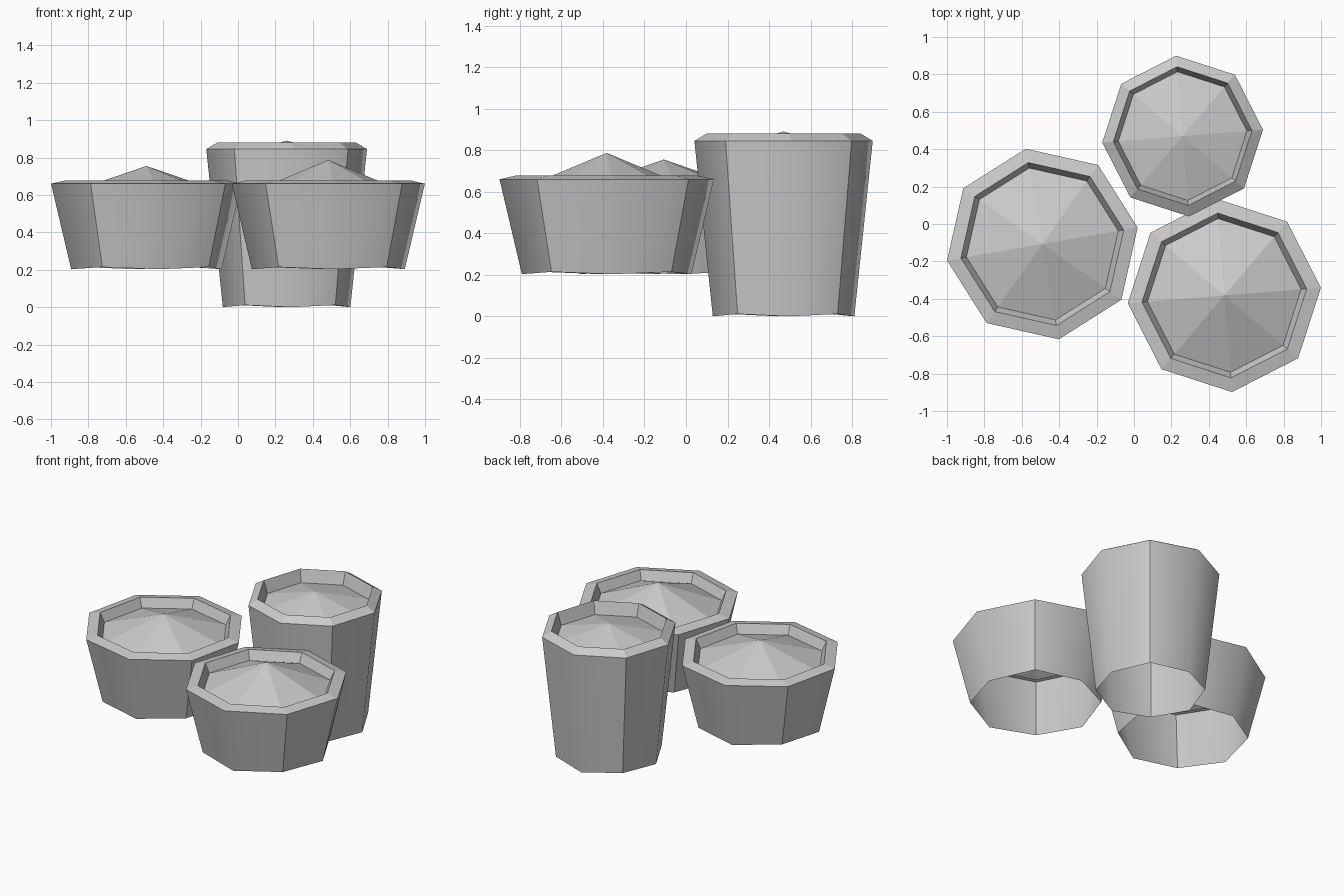
import bpy, bmesh
from math import sin, cos, radians, pi

if "Cube" in bpy.data.objects:
    bpy.data.objects.remove(bpy.data.objects["Cube"])

SIDES = 8

def ring(bm, centre, r, z, turn, dip=0.0):
    # octagon of vertices; every other corner can be lifted a little
    return [bm.verts.new((centre[0] + r * cos(turn + 2 * pi * i / SIDES),
                          centre[1] + r * sin(turn + 2 * pi * i / SIDES),
                          z + (dip if i % 2 else 0))) for i in range(SIDES)]

def band(bm, low, high, smooth=False):
    for i in range(SIDES):
        j = (i + 1) % SIDES
        f = bm.faces.new((low[i], low[j], high[j], high[i]))
        f.smooth = smooth

def finish(bm, name):
    mesh = bpy.data.meshes.new(name)
    bm.to_mesh(mesh)
    bm.free()
    bpy.context.collection.objects.link(bpy.data.objects.new(name, mesh))

def planter(name, centre, turn, base, rim, lip, soil, peak):
    # base, rim, lip, soil are (radius, height)
    turn = radians(turn)
    # open-bottomed shell: tapered wall, sloped rim, inner lip
    bm = bmesh.new()
    b = ring(bm, centre, *base, turn, 0.011)
    o = ring(bm, centre, *rim, turn)
    l = ring(bm, centre, *lip, turn)
    s = ring(bm, centre, *soil, turn)
    band(bm, b, o, True)
    band(bm, o, l)
    band(bm, l, s)
    for i in range(SIDES):
        bm.edges.get((o[i], o[(i + 1) % SIDES])).smooth = False
        if i % 2:  # alternate wall corners stay crisp
            bm.edges.get((b[i], o[i])).smooth = False
    finish(bm, name + "_pot")
    # mounded fill
    bm = bmesh.new()
    s = ring(bm, centre, *soil, turn)
    top = bm.verts.new((*centre, peak))
    for i in range(SIDES):
        bm.faces.new((s[i], s[(i + 1) % SIDES], top))
    finish(bm, name + "_soil")

planter("tall", (0.26, 0.47), 4.6, (0.342, 0.0), (0.431, 0.845),
        (0.372, 0.88), (0.345, 0.795), 0.89)
planter("left", (-0.49, -0.107), 9.8, (0.408, 0.203), (0.517, 0.66),
        (0.442, 0.677), (0.412, 0.615), 0.755)
planter("right", (0.483, -0.382), 4.6, (0.41, 0.203), (0.518, 0.66),
        (0.442, 0.677), (0.412, 0.615), 0.787)
